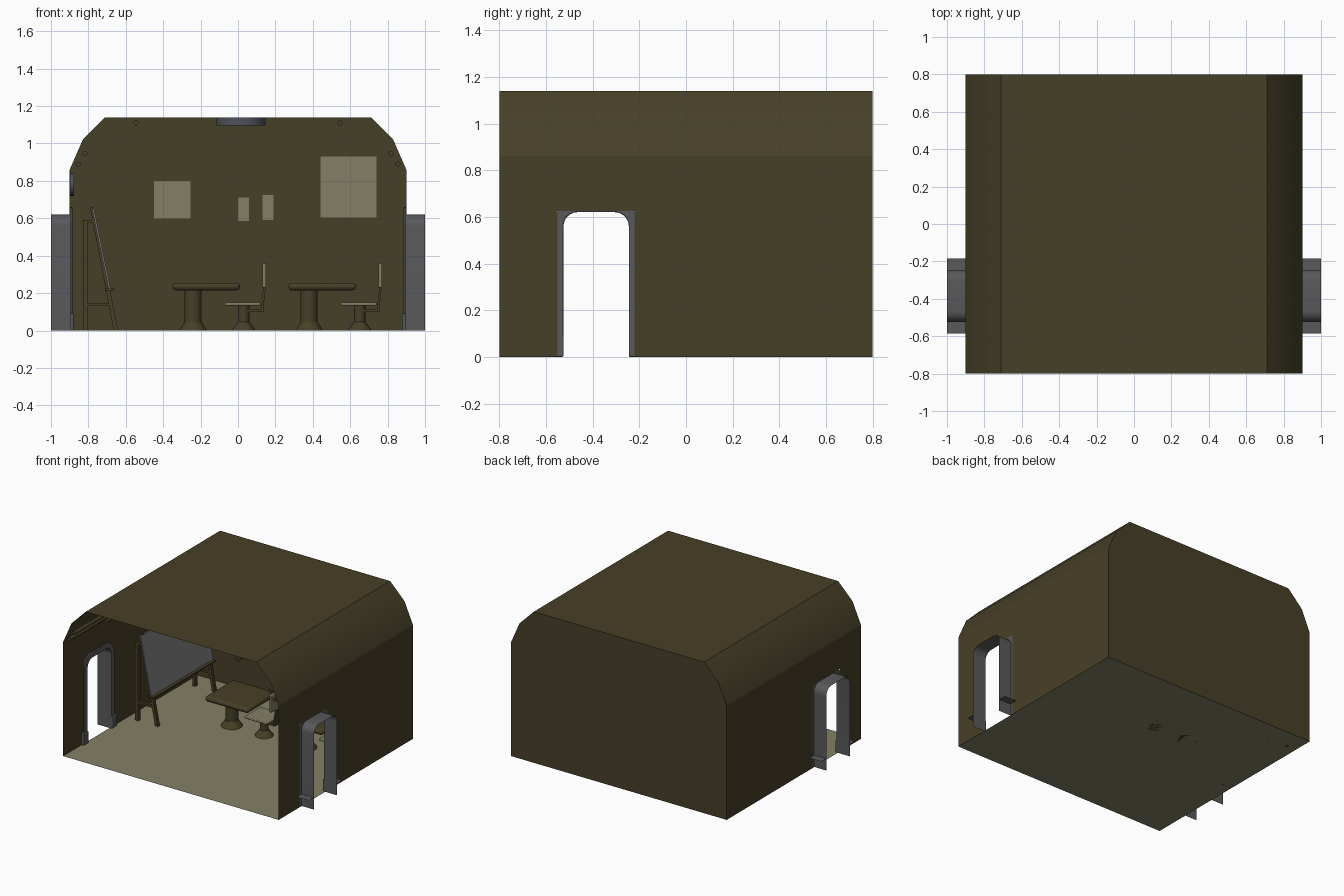
import bpy, bmesh, math
from mathutils import Vector

cube = bpy.data.objects.get("Cube")
if cube:
    bpy.data.objects.remove(cube, do_unlink=True)


def material(name, rgb):
    m = bpy.data.materials.new(name)
    m.use_nodes = True
    m.diffuse_color = (*rgb, 1)
    m.node_tree.nodes["Principled BSDF"].inputs["Base Color"].default_value = (*rgb, 1)
    return m


OLIVE = material("olive", (0.062, 0.05, 0.02))
TAN = material("pale tan", (0.23, 0.212, 0.128))
STEEL = material("door grey", (0.1, 0.1, 0.105))
BOARD = material("board grey", (0.21, 0.21, 0.22))
LAMP = material("lamp blue grey", (0.08, 0.085, 0.11))


def finish(name, bm, mat, bevel=0, segments=3, smooth=False):
    me = bpy.data.meshes.new(name)
    bm.to_mesh(me)
    bm.free()
    me.materials.append(mat)
    ob = bpy.data.objects.new(name, me)
    bpy.context.collection.objects.link(ob)
    if bevel:
        mod = ob.modifiers.new("rounding", 'BEVEL')
        mod.width, mod.segments = bevel, segments
    if smooth:
        bpy.ops.object.select_all(action='DESELECT')
        ob.select_set(True)
        bpy.context.view_layer.objects.active = ob
        bpy.ops.object.shade_smooth_by_angle(angle=math.radians(40))
    return ob


def surface(name, faces, mat):
    """Open sheet made from lists of corner points."""
    bm = bmesh.new()
    for pts in faces:
        bm.faces.new([bm.verts.new(p) for p in pts])
    bmesh.ops.remove_doubles(bm, verts=bm.verts, dist=1e-5)
    return finish(name, bm, mat)


def prism(name, pts, offset, mat, **kw):
    """Closed solid: a polygon pushed along an offset."""
    bm = bmesh.new()
    face = bm.faces.new([bm.verts.new(p) for p in pts])
    ext = bmesh.ops.extrude_face_region(bm, geom=[face], use_keep_orig=True)
    bmesh.ops.translate(bm, vec=offset,
                        verts=[g for g in ext["geom"] if isinstance(g, bmesh.types.BMVert)])
    bmesh.ops.recalc_face_normals(bm, faces=bm.faces)
    return finish(name, bm, mat, **kw)


def box(name, lo, hi, mat, **kw):
    (a, b, c), (d, e, f) = lo, hi
    return prism(name, [(a, b, c), (d, b, c), (d, e, c), (a, e, c)], (0, 0, f - c), mat, **kw)


def rod(name, p, q, r1, mat, r2=None, sides=16):
    p, q = Vector(p), Vector(q)
    bm = bmesh.new()
    bmesh.ops.create_cone(bm, cap_ends=True, segments=sides, radius1=r1,
                          radius2=r1 if r2 is None else r2, depth=(q - p).length)
    bm.transform((q - p).to_track_quat('Z', 'Y').to_matrix().to_4x4())
    bmesh.ops.translate(bm, vec=(p + q) / 2, verts=bm.verts)
    return finish(name, bm, mat, smooth=True)


# Room shell: thin sheets, open at the front
F, B = -0.8, 0.8
DOOR_Y = -0.385
profile = [(0.9, 0), (0.9, 0.86), (0.83, 1.02), (0.71, 1.14)]
outline = profile + [(-x, z) for x, z in reversed(profile)]
surface("floor", [[(-0.9, F, 0), (0.9, F, 0), (0.9, B, 0), (-0.9, B, 0)]], TAN)
surface("back_wall", [[(x, B, z) for x, z in reversed(outline)]], OLIVE)
surface("roof", [[(-0.71, F, 1.14), (0.71, F, 1.14), (0.71, B, 1.14), (-0.71, B, 1.14)]], OLIVE)


def arch(half, top, r):
    """Doorway outline in (y, z), rounded at the two upper corners."""
    right = [(half, 0)]
    for i in range(7):
        a = i * math.pi / 12
        right.append((half - r + r * math.cos(a), top - r + r * math.sin(a)))
    return [(DOOR_Y + y, z) for y, z in right + [(-y, z) for y, z in reversed(right)]]


for side, s in (("left", 1), ("right", -1)):
    wall = [(F, 0), (-0.55, 0), (-0.55, 0.625), (-0.22, 0.625), (-0.22, 0),
            (B, 0), (B, 0.86), (F, 0.86)]
    surface(side + "_wall", [[(s * 0.9, y, z) for y, z in wall][::s]], OLIVE)
    slope = surface(side + "_sloped_wall",
                    [[(s * x0, F, z0), (s * x0, B, z0), (s * x1, B, z1), (s * x1, F, z1)][::s]
                     for (x0, z0), (x1, z1) in zip(profile[1:], profile[2:])], OLIVE)
    for p in slope.data.polygons:
        p.use_smooth = True

    # Door passage sticking out of the wall, with a ledge on each side
    inner = arch(0.14, 0.62, 0.06)
    passage = surface(side + "_door_passage",
                      [[(s * 0.89, *a), (s * 1.0, *a), (s * 1.0, *b), (s * 0.89, *b)][::s]
                       for a, b in zip(inner, inner[1:])], STEEL)
    for p in passage.data.polygons:
        p.use_smooth = len(passage.data.polygons) > p.index > 0
    # Door trim on the inner side
    outer = arch(0.18, 0.66, 0.09)
    prism(side + "_door_trim", [(s * 0.899, *p) for p in inner + outer[::-1]],
          (-s * 0.014, 0, 0), STEEL, bevel=0.006, segments=2)
    for end in (-1, 1):
        y0, y1 = sorted((DOOR_Y + end * 0.14, DOOR_Y + end * 0.2))
        surface(side + "_door_ledge", [[(s * 0.9, y0, 0.09), (s * 1.0, y0, 0.09),
                                        (s * 1.0, y1, 0.09), (s * 0.9, y1, 0.09)]], STEEL)
        x0, x1 = sorted((s * 0.878, s * 0.899))
        box(side + "_door_foot", (x0, y0, 0), (x1, y1, 0.09), STEEL, bevel=0.006)

    # Pipes along the ceiling
    for x, z in ((0.545, 1.11), (0.818, 0.945), (0.855, 0.89)):
        rod(side + "_pipe", (s * x, F + 0.01, z), (s * x, B, z), 0.014, OLIVE, sides=10)

# Ceiling lamp with rounded ends, and round wall lamp
lamp = []
for i in range(24):
    a = (i + 0.5) * math.tau / 24
    lamp.append((0.017 + 0.132 * math.cos(a),
                 0.06 + math.copysign(0.25, math.sin(a)) + 0.132 * math.sin(a), 1.095))
prism("ceiling_lamp", lamp, (0, 0, 0.044), LAMP, smooth=True)
rod("wall_lamp", (-0.899, 0.19, 0.78), (-0.878, 0.19, 0.78), 0.06, LAMP, sides=20)

# Posters on the back wall
for x0, x1, z0, z1 in ((-0.45, -0.255, 0.6, 0.8), (0, 0.06, 0.585, 0.71),
                       (0.13, 0.19, 0.59, 0.725), (0.44, 0.74, 0.605, 0.93)):
    box("wall_poster", (x0, B - 0.006, z0), (x1, B - 0.001, z1), TAN)

# Easel with a leaning board
for y in (-0.04, 0.64):
    prism("easel_front_leg", [(-0.64, y, 0), (-0.665, y, 0), (-0.79, y, 0.655), (-0.775, y, 0.66)],
          (0, 0.025, 0), OLIVE)
    box("easel_rear_leg", (-0.83, y, 0), (-0.805, y + 0.025, 0.58), OLIVE)
    box("easel_side_brace", (-0.81, y, 0.13), (-0.685, y + 0.02, 0.145), OLIVE)
    box("easel_top_brace", (-0.83, y, 0.575), (-0.77, y + 0.02, 0.59), OLIVE)
prism("easel_board", [(-0.682, -0.06, 0.225), (-0.692, -0.06, 0.225),
                      (-0.781, -0.06, 0.655), (-0.771, -0.06, 0.655)], (0, 0.74, 0), BOARD)
box("easel_tray", (-0.71, -0.06, 0.212), (-0.66, 0.68, 0.224), OLIVE)

# Two tables, each with a fixed chair
Y = 0.27
for n, x in (("first", -0.24), ("second", 0.38)):
    box(n + "_table_top", (x - 0.11, Y - 0.17, 0.215), (x + 0.25, Y + 0.17, 0.255),
        OLIVE, bevel=0.018, smooth=True)
    rod(n + "_table_post", (x, Y, 0.04), (x, Y, 0.22), 0.045, OLIVE)
    rod(n + "_table_base", (x, Y, 0), (x, Y, 0.045), 0.075, OLIVE, r2=0.046)
    c = x + 0.27
    box(n + "_chair_seat", (c - 0.1, Y - 0.095, 0.133), (c + 0.09, Y + 0.095, 0.15), TAN,
        bevel=0.006)
    rod(n + "_chair_post", (c, Y, 0.04), (c, Y, 0.134), 0.031, OLIVE)
    rod(n + "_chair_base", (c, Y, 0), (c, Y, 0.045), 0.065, OLIVE, r2=0.032)
    arm = [(c, 0.1), (c + 0.105, 0.1), (c + 0.118, 0.24), (c + 0.106, 0.24),
           (c + 0.094, 0.115), (c, 0.115)]
    prism(n + "_chair_arm", [(px, Y - 0.025, pz) for px, pz in arm], (0, 0.05, 0), OLIVE)
    box(n + "_chair_backrest", (c + 0.1, Y - 0.085, 0.23), (c + 0.12, Y + 0.085, 0.36), TAN,
        bevel=0.006)
